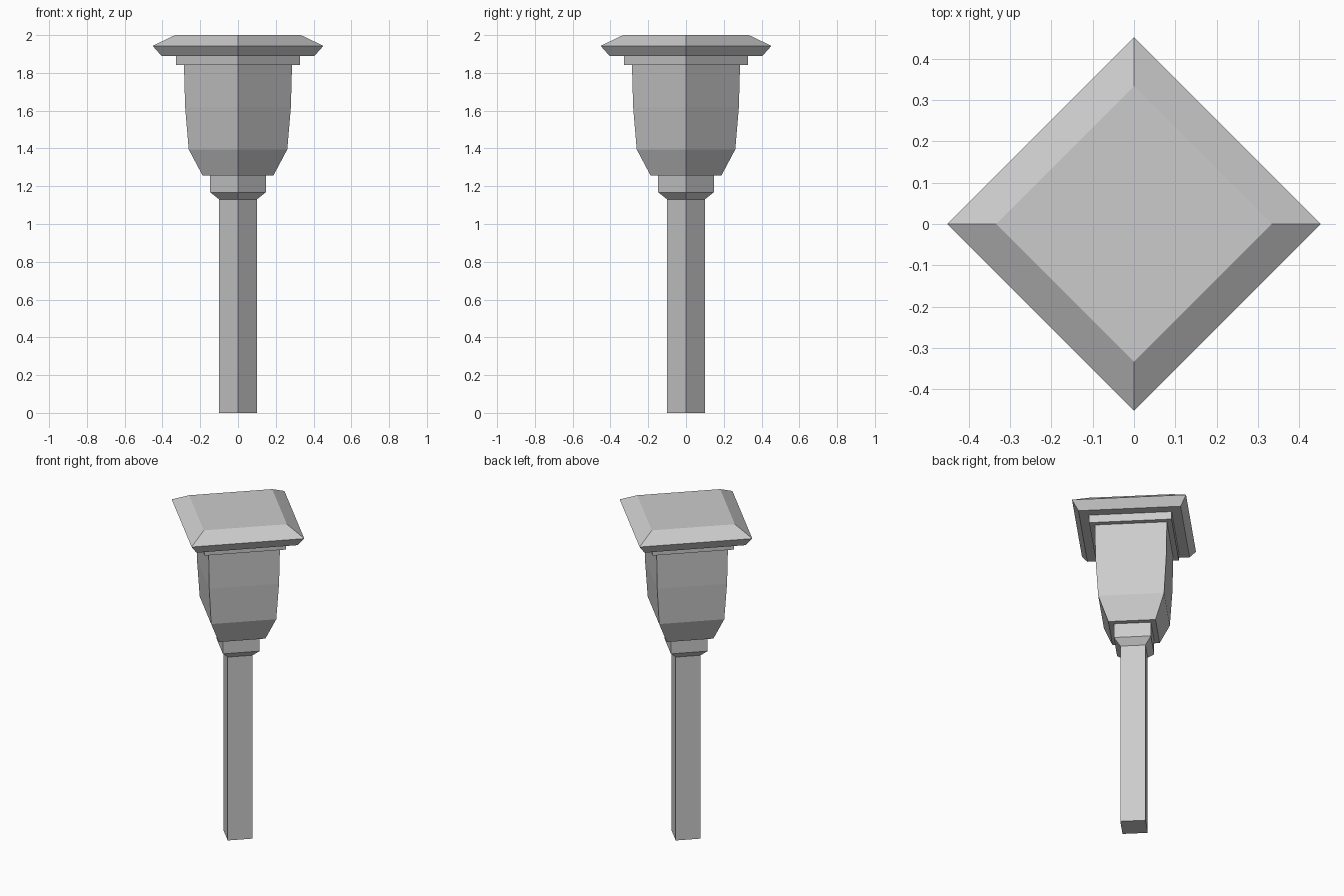
import bpy
import bmesh
from math import cos, sin, pi

cube = bpy.data.objects.get("Cube")
if cube:
    bpy.data.objects.remove(cube, do_unlink=True)

# Single stone grey
stone = bpy.data.materials.new("stone_grey")
stone.use_nodes = True
GREY = (0.6, 0.6, 0.6, 1.0)
stone.diffuse_color = GREY
stone.node_tree.nodes["Principled BSDF"].inputs["Base Color"].default_value = GREY


def square_turning(name, profile):
    """Closed four-sided solid from (radius, height) pairs, corners on the axes."""
    bm = bmesh.new()
    rings = [[bm.verts.new((r * cos(i * pi / 2), r * sin(i * pi / 2), z))
              for i in range(4)] for r, z in profile]
    for low, high in zip(rings, rings[1:]):
        for i in range(4):
            j = (i + 1) % 4
            bm.faces.new((low[i], low[j], high[j], high[i]))
    bm.faces.new(rings[0][::-1])
    bm.faces.new(rings[-1])
    bmesh.ops.recalc_face_normals(bm, faces=bm.faces)
    mesh = bpy.data.meshes.new(name)
    bm.to_mesh(mesh)
    bm.free()
    mesh.materials.append(stone)
    obj = bpy.data.objects.new(name, mesh)
    bpy.context.collection.objects.link(obj)
    return obj


# Parts stacked from the ground up
square_turning("post", [(0.1, 0), (0.1, 1.13)])
square_turning("collar", [(0.1, 1.13), (0.147, 1.168), (0.147, 1.256)])
square_turning("body", [(0.187, 1.256), (0.261, 1.395), (0.28, 1.62), (0.286, 1.842)])
square_turning("neck_plate", [(0.327, 1.842), (0.327, 1.89)])
square_turning("cap", [(0.405, 1.89), (0.452, 1.943), (0.333, 2.0)])
